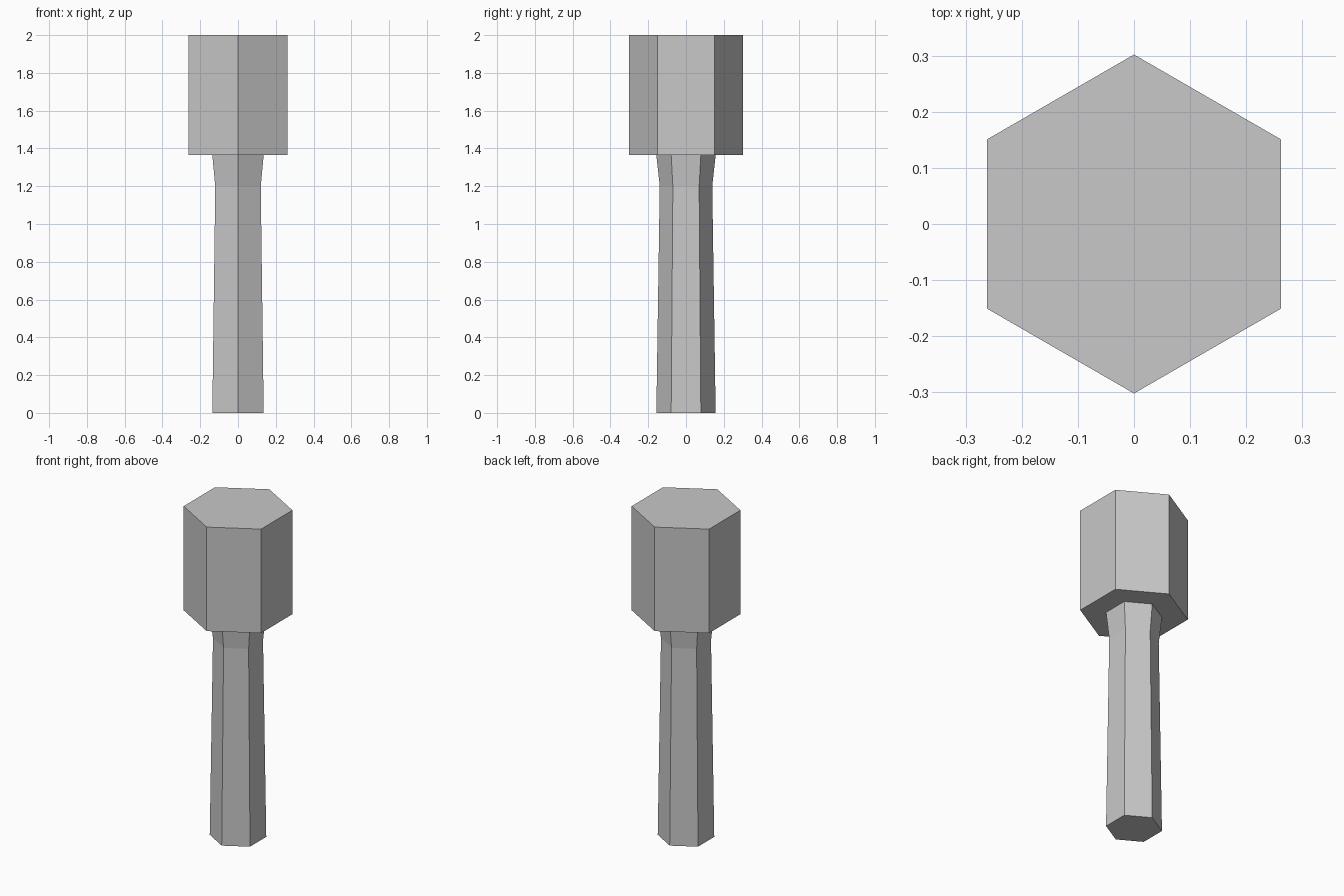
import bpy, bmesh, math

if "Cube" in bpy.data.objects:
    bpy.data.objects.remove(bpy.data.objects["Cube"])

SIDES = 6
grey = bpy.data.materials.new("plain grey")
grey.diffuse_color = (0.58, 0.58, 0.58, 1)
grey.use_nodes = True
grey.node_tree.nodes["Principled BSDF"].inputs["Base Color"].default_value = grey.diffuse_color


def hex_prism(name, profile):
    """Stack six-sided rings given as (radius, height) and cap both ends."""
    bm = bmesh.new()
    rings = []
    for r, z in profile:
        angles = [math.pi / 2 + i * math.tau / SIDES for i in range(SIDES)]
        rings.append([bm.verts.new((r * math.cos(a), r * math.sin(a), z)) for a in angles])
    for low, high in zip(rings, rings[1:]):
        for i in range(SIDES):
            j = (i + 1) % SIDES
            bm.faces.new((low[i], low[j], high[j], high[i]))
    bm.faces.new(rings[0][::-1])
    bm.faces.new(rings[-1])
    mesh = bpy.data.meshes.new(name)
    bm.to_mesh(mesh)
    bm.free()
    mesh.materials.append(grey)
    obj = bpy.data.objects.new(name, mesh)
    bpy.context.collection.objects.link(obj)
    return obj


# Handle narrows upward, then flares where it meets the head
hex_prism("handle", [(0.157, 0), (0.139, 1.2), (0.157, 1.365)])

# Heavy straight-sided head
hex_prism("head", [(0.302, 1.365), (0.302, 2.0)])
